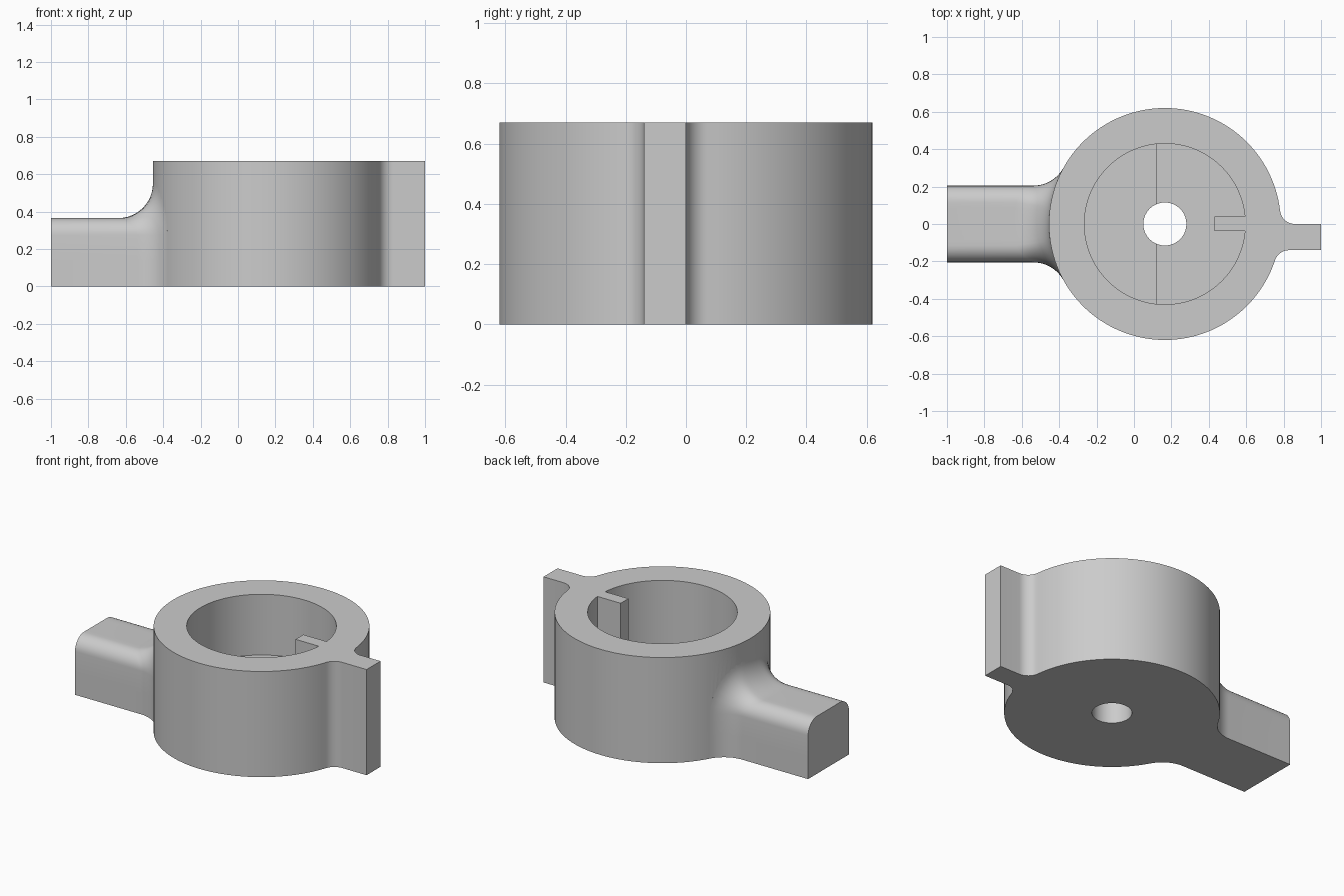
import bpy, bmesh, math
from mathutils import Vector

if "Cube" in bpy.data.objects:
    bpy.data.objects.remove(bpy.data.objects["Cube"])

CX, R, H = 0.165, 0.62, 0.67        # ring centre x, outer radius, height
BORE, HOLE = 0.43, 0.115
FLOOR_LOW, FLOOR_HIGH, STEP_X = 0.19, 0.285, 0.12

grey = bpy.data.materials.new("plain grey")
grey.diffuse_color = (0.6, 0.6, 0.6, 1)
grey.use_nodes = True
grey.node_tree.nodes["Principled BSDF"].inputs["Base Color"].default_value = grey.diffuse_color


def finish(name, bm):
    bmesh.ops.recalc_face_normals(bm, faces=bm.faces)
    me = bpy.data.meshes.new(name)
    bm.to_mesh(me)
    bm.free()
    me.materials.append(grey)
    ob = bpy.data.objects.new(name, me)
    bpy.context.collection.objects.link(ob)
    return ob


def prism(name, outline, z0, z1):
    """Extrude a flat outline from z0 up to z1."""
    bm = bmesh.new()
    face = bm.faces.new([bm.verts.new((x, y, z0)) for x, y in outline])
    top = bmesh.ops.extrude_face_region(bm, geom=[face])["geom"]
    for v in top:
        if isinstance(v, bmesh.types.BMVert):
            v.co.z = z1
    return finish(name, bm)


def arc(cx, cy, r, a0, a1, n):
    return [(cx + r * math.cos(a0 + (a1 - a0) * i / n),
             cy + r * math.sin(a0 + (a1 - a0) * i / n)) for i in range(n + 1)]


def combine(target, tool, operation):
    mod = target.modifiers.new(operation, "BOOLEAN")
    mod.operation, mod.solver, mod.object = operation, "EXACT", tool
    bpy.context.view_layer.objects.active = target
    bpy.ops.object.modifier_apply(modifier=mod.name)
    bpy.data.objects.remove(tool)


# Ring outline with a thin full-height tab blended in on the right
TAB_LOW, F = -0.14, 0.08
x1 = CX + math.sqrt((R + F) ** 2 - F ** 2)
x2 = CX + math.sqrt((R + F) ** 2 - (F - TAB_LOW) ** 2)
a1 = math.atan2(F, x1 - CX)
a2 = math.atan2(TAB_LOW - F, x2 - CX)
outline = [(1, TAB_LOW), (1, 0)]
outline += arc(x1, F, F, -math.pi / 2, a1 - math.pi, 10)
outline += arc(CX, 0, R, a1, a2 + 2 * math.pi, 120)[1:-1]
outline += arc(x2, TAB_LOW - F, F, a2 + math.pi, math.pi / 2, 10)
body = prism("hub_with_arm", outline, 0, H)

# Arm with rounded top edges, swept into the ring by a rolling fillet
W, TOP, EDGE, BLEND = 0.205, 0.365, 0.09, 0.185
half = [(W, 0, 0), (W, 0.14, 0)]    # y, z, normal angle
half += [(W - EDGE + EDGE * math.cos(a), TOP - EDGE + EDGE * math.sin(a), a)
         for a in (math.pi / 2 * i / 8 for i in range(9))]
half += [((W - EDGE) * t, TOP, math.pi / 2) for t in (0.75, 0.5, 0.25)]
section = half + [(0, TOP, math.pi / 2)]
section += [(-y, z, math.pi - a) for y, z, a in reversed(half)]

bm = bmesh.new()
rows = []
for y, z, a in section:
    n = Vector((0, math.cos(a), math.sin(a)))
    c = Vector((0, y, z)) + n * BLEND
    c.x = CX - math.sqrt((R + BLEND) ** 2 - c.y ** 2)
    to_axis = Vector((CX - c.x, -c.y, 0)).normalized()
    row = [Vector((-1, y, z))]
    angle = n.angle(to_axis * -1)
    for i in range(13):
        t = i / 12
        d = (-n * math.sin((1 - t) * angle) + to_axis * math.sin(t * angle)) / math.sin(angle)
        row.append(c + d * BLEND)
    row.append(row[-1] + to_axis * 0.02)
    rows.append([bm.verts.new(p) for p in row])
for r0, r1 in zip(rows, rows[1:] + rows[:1]):
    for i in range(len(r0) - 1):
        bm.faces.new((r0[i], r0[i + 1], r1[i + 1], r1[i]))
bm.faces.new([r[0] for r in rows])
# inner end closed as a fan
hub = bm.verts.new((CX - 0.57, 0, 0.2))
for r0, r1 in zip(rows, rows[1:] + rows[:1]):
    bm.faces.new((r0[-1], r1[-1], hub))
combine(body, finish("arm", bm), "UNION")

# Bore, half-height floor step, key and centre hole
full = 2 * math.pi
combine(body, prism("bore", arc(CX, 0, BORE, 0, full, 96)[:-1], FLOOR_LOW, 1), "DIFFERENCE")
a = math.acos((STEP_X - CX) / 0.5)
combine(body, prism("floor_step", arc(CX, 0, 0.5, a, full - a, 48), 0.1, FLOOR_HIGH), "UNION")
key = [(0.43, -0.037), (0.66, -0.037), (0.66, 0.041), (0.43, 0.041)]
combine(body, prism("key", key, 0.1, H), "UNION")
combine(body, prism("centre_hole", arc(CX, 0, HOLE, 0, full, 64)[:-1], -0.5, 1), "DIFFERENCE")

bpy.ops.object.select_all(action="DESELECT")
body.select_set(True)
bpy.context.view_layer.objects.active = body
bpy.ops.object.shade_smooth_by_angle(angle=math.radians(30))
